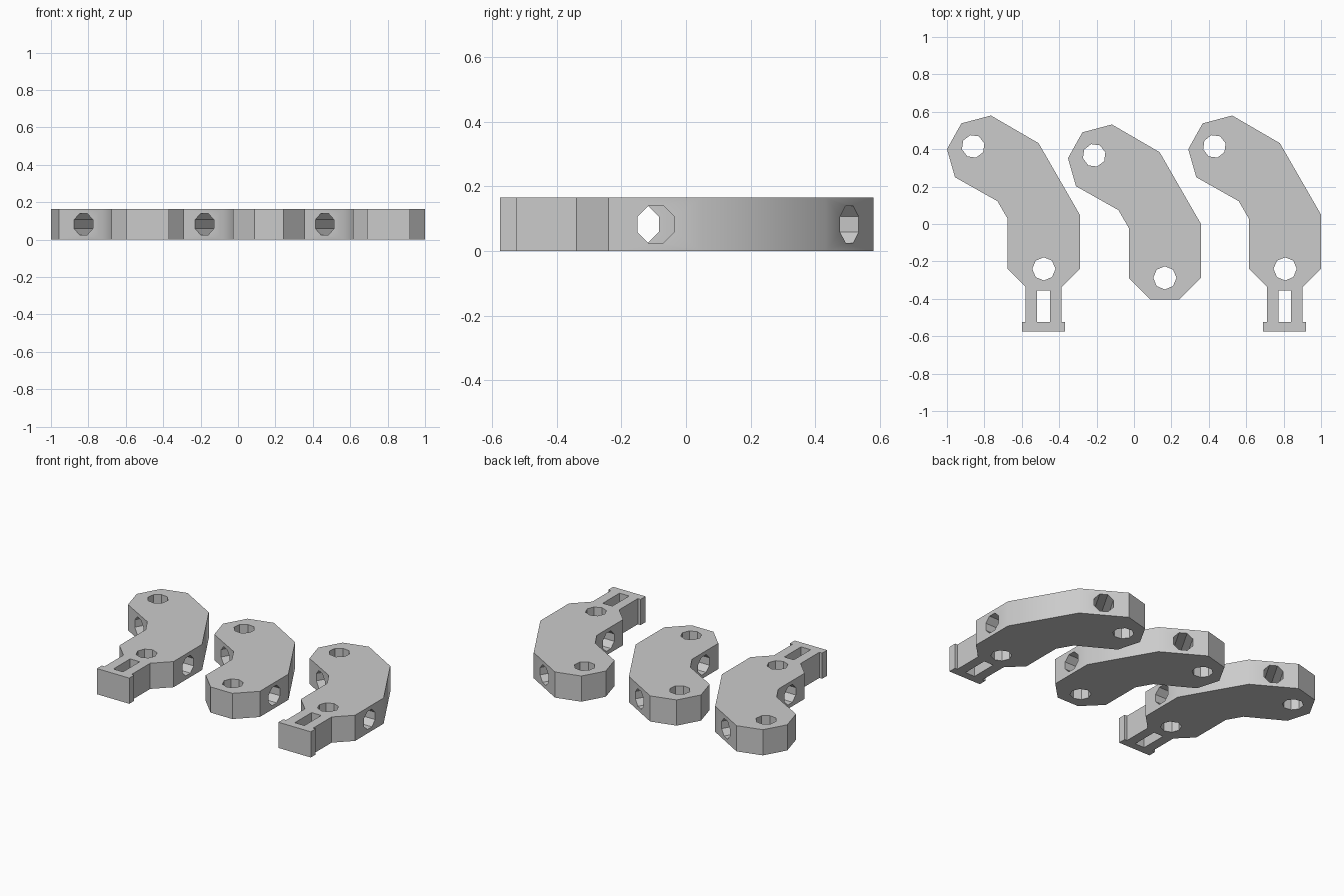
import bpy, bmesh
from math import radians
from mathutils import Matrix, Vector

THICK = 0.165
HOLE_R = 0.062

cube = bpy.data.objects.get("Cube")
if cube:
    bpy.data.objects.remove(cube, do_unlink=True)

grey = bpy.data.materials.new("light_grey")
grey.use_nodes = True
grey.diffuse_color = (0.6, 0.6, 0.6, 1)
grey.node_tree.nodes["Principled BSDF"].inputs["Base Color"].default_value = (0.6, 0.6, 0.6, 1)

# Bent arm outline, from the lower right corner round the upper end to the lower left
ARM = [(-0.29, -0.24), (-0.29, 0.05), (-0.51, 0.432), (-0.765, 0.58), (-0.923, 0.538),
       (-1.0, 0.4), (-0.957, 0.25), (-0.73, 0.122), (-0.675, 0.027), (-0.675, -0.24)]
# Lower end: plain chamfered, or a neck with a wider end plate
PLAIN_END = [(-0.56, -0.355), (-0.405, -0.355)]
CLIP_END = [(-0.58, -0.335), (-0.58, -0.525), (-0.6, -0.525), (-0.6, -0.575),
            (-0.37, -0.575), (-0.37, -0.525), (-0.388, -0.525), (-0.388, -0.338)]


def new_object(name, bm):
    mesh = bpy.data.meshes.new(name)
    bmesh.ops.recalc_face_normals(bm, faces=bm.faces)
    bm.to_mesh(mesh)
    bm.free()
    ob = bpy.data.objects.new(name, mesh)
    bpy.context.collection.objects.link(ob)
    return ob


def extruded(name, outline):
    bm = bmesh.new()
    face = bm.faces.new([bm.verts.new((x, y, 0)) for x, y in outline])
    top = bmesh.ops.extrude_face_region(bm, geom=[face])["geom"]
    verts = [v for v in top if isinstance(v, bmesh.types.BMVert)]
    bmesh.ops.translate(bm, verts=verts, vec=(0, 0, THICK))
    return new_object(name, bm)


def drill(x, y, turn, sideways=False):
    """Eight-sided cutter, upright or lying along the direction 'turn'."""
    m = Matrix.Translation((x, y, THICK / 2)) @ Matrix.Rotation(radians(turn), 4, 'Z')
    if sideways:
        m = m @ Matrix.Rotation(radians(90), 4, 'Y') @ Matrix.Rotation(radians(22.5), 4, 'Z')
    bm = bmesh.new()
    bmesh.ops.create_cone(bm, cap_ends=True, segments=8, radius1=HOLE_R,
                          radius2=HOLE_R, depth=0.6, matrix=m)
    return new_object("hole_cutter", bm)


def slot():
    bm = bmesh.new()
    m = Matrix.Translation((-0.484, -0.44, THICK / 2)) @ Matrix.Diagonal((0.068, 0.17, 0.6, 1))
    bmesh.ops.create_cube(bm, size=1, matrix=m)
    return new_object("slot_cutter", bm)


def link(name, offset, clip):
    ob = extruded(name, ARM + (CLIP_END if clip else PLAIN_END))
    # pin holes at both ends, cross holes through the straight sides
    cutters = [drill(-0.482, -0.24, 0), drill(-0.86, 0.415, 15),
               drill(-0.482, -0.093, 0, True), drill(-0.732, 0.34, 60, True)]
    if clip:
        cutters.append(slot())
    for c in cutters:
        mod = ob.modifiers.new("cut", 'BOOLEAN')
        mod.operation = 'DIFFERENCE'
        mod.solver = 'EXACT'
        mod.object = c
    # bake the cuts and remove the cutters
    deps = bpy.context.evaluated_depsgraph_get()
    mesh = bpy.data.meshes.new_from_object(ob.evaluated_get(deps))
    ob.modifiers.clear()
    ob.data = mesh
    mesh.name = name
    for c in cutters:
        bpy.data.objects.remove(c, do_unlink=True)
    mesh.materials.clear()
    mesh.materials.append(grey)
    mesh.transform(Matrix.Translation(Vector(offset)))
    bpy.ops.object.select_all(action='DESELECT')
    ob.select_set(True)
    bpy.context.view_layer.objects.active = ob
    bpy.ops.object.shade_smooth_by_angle(angle=radians(35))


link("right_clip_link", (0, 0, 0), True)
link("middle_link", (0.647, -0.048, 0), False)
link("left_clip_link", (1.29, 0, 0), True)
